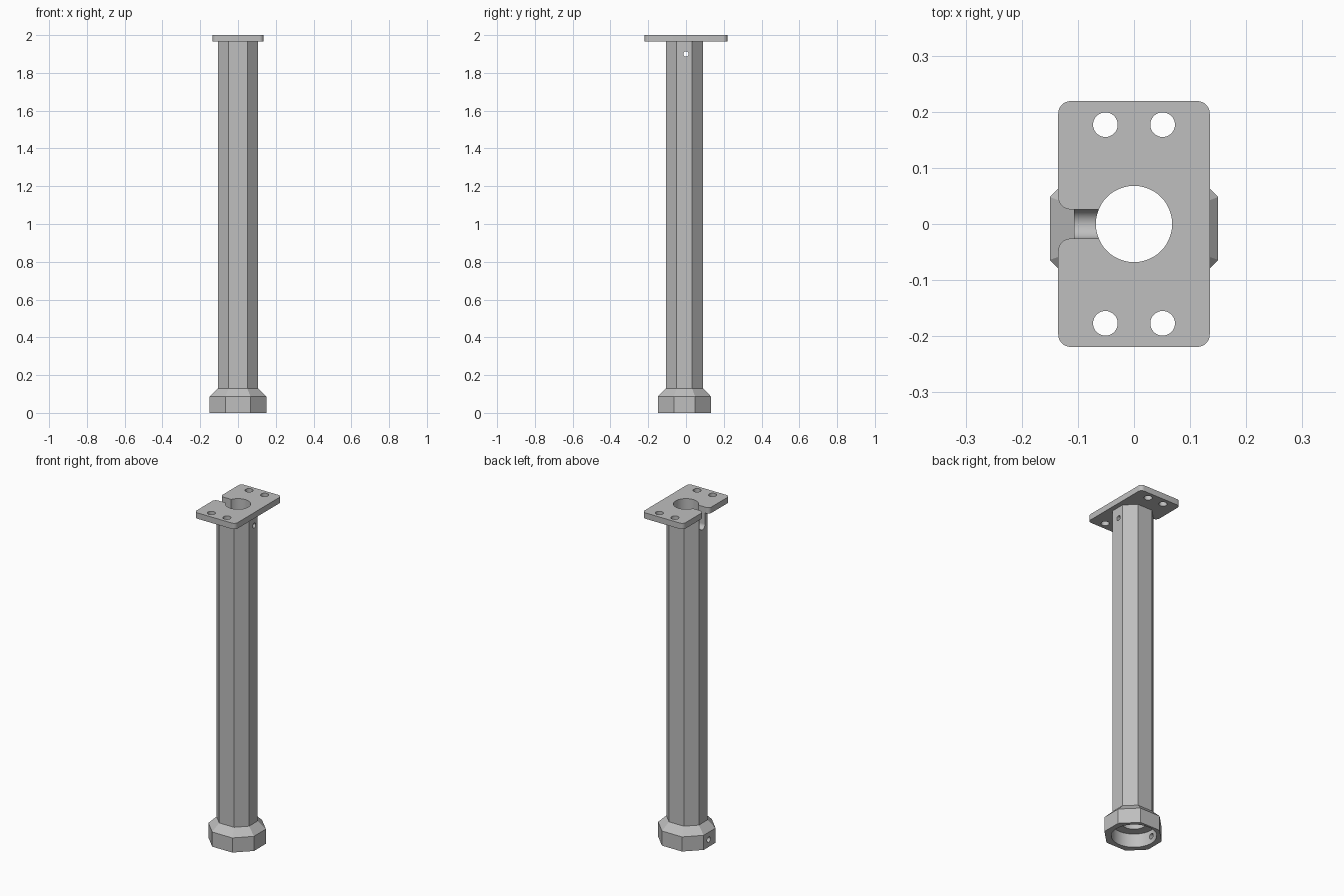
import bpy, bmesh, math
from mathutils import Matrix

cube = bpy.data.objects.get("Cube")
if cube:
    bpy.data.objects.remove(cube, do_unlink=True)

grey = bpy.data.materials.new("plain grey")
grey.use_nodes = True
COLOUR = (0.52, 0.52, 0.52, 1)
grey.diffuse_color = COLOUR
grey.node_tree.nodes["Principled BSDF"].inputs["Base Color"].default_value = COLOUR

BORE = 0.068
SLOT = 0.026


def make_object(name, bm):
    bmesh.ops.recalc_face_normals(bm, faces=bm.faces)
    mesh = bpy.data.meshes.new(name)
    bm.to_mesh(mesh)
    bm.free()
    mesh.materials.append(grey)
    obj = bpy.data.objects.new(name, mesh)
    bpy.context.collection.objects.link(obj)
    return obj


def loft(name, rings, heights):
    """Solid through matching outlines at rising heights."""
    bm = bmesh.new()
    loops = [[bm.verts.new((x, y, z)) for x, y in ring]
             for ring, z in zip(rings, heights)]
    n = len(loops[0])
    for low, high in zip(loops, loops[1:]):
        for i in range(n):
            j = (i + 1) % n
            bm.faces.new((low[i], low[j], high[j], high[i]))
    bm.faces.new(loops[0][::-1])
    bm.faces.new(loops[-1])
    return bm


def octagon(hx, front, back, cut):
    """Rectangle with 45 degree corners."""
    return [(-hx + cut, front), (hx - cut, front), (hx, front + cut), (hx, back - cut),
            (hx - cut, back), (-hx + cut, back), (-hx, back - cut), (-hx, front + cut)]


def rod(radius, start, end, axis="Z", x=0, y=0, z=0, segments=48):
    """Round cutter running from start to end along an axis."""
    bm = bmesh.new()
    bmesh.ops.create_cone(bm, cap_ends=True, segments=segments,
                          radius1=radius, radius2=radius, depth=end - start)
    mid = (start + end) / 2
    if axis == "Z":
        matrix = Matrix.Translation((x, y, mid))
    else:
        matrix = Matrix.Translation((mid, y, z)) @ Matrix.Rotation(math.pi / 2, 4, "Y")
    bm.transform(matrix)
    return make_object("cutter", bm)


def box(lo, hi):
    outline = [(lo[0], lo[1]), (hi[0], lo[1]), (hi[0], hi[1]), (lo[0], hi[1])]
    return make_object("cutter", loft("cutter", [outline] * 2, (lo[2], hi[2])))


def carve(obj, cutters):
    """Cut every cutter out of the object, then smooth the round walls."""
    for cutter in cutters:
        cutter.hide_render = True
        mod = obj.modifiers.new("cut", "BOOLEAN")
        mod.operation = "DIFFERENCE"
        mod.solver = "EXACT"
        mod.object = cutter
    graph = bpy.context.evaluated_depsgraph_get()
    mesh = bpy.data.meshes.new_from_object(obj.evaluated_get(graph))
    obj.modifiers.clear()
    obj.data = mesh
    for cutter in cutters:
        bpy.data.objects.remove(cutter, do_unlink=True)
    bpy.ops.object.select_all(action="DESELECT")
    obj.select_set(True)
    bpy.context.view_layer.objects.active = obj
    bpy.ops.object.shade_smooth_by_angle(angle=math.radians(30))


# Octagonal column with a flared, chamfered foot
foot = octagon(0.15, -0.148, 0.132, 0.084)
shaft = octagon(0.107, -0.107, 0.09, 0.058)
column = make_object("column", loft("column", [foot, foot, shaft, shaft],
                                    (0, 0.087, 0.13, 1.965)))
carve(column, [
    rod(BORE, -0.1, 2.1),                              # through bore
    rod(0.12, -0.1, 0.08),                             # foot socket
    box((-0.2, -SLOT, 1.9), (-0.03, SLOT, 2.1)),       # side slot
    rod(SLOT, -0.2, -0.03, "X", z=1.9),                # rounded slot bottom
    rod(0.014, 0.03, 0.2, "X", z=1.9, segments=24),    # upper pin hole
    rod(0.016, -0.2, -0.06, "X", z=0.043, segments=24),  # foot pin hole
])

# Mounting plate with a side notch and rounded corners
px, py = 0.135, 0.219
outline = [(-px, -py), (px, -py), (px, py), (-px, py),
           (-px, SLOT), (-0.04, SLOT), (-0.04, -SLOT), (-px, -SLOT)]
bm = loft("plate", [outline] * 2, (1.965, 2.0))
corners = [e for e in bm.edges
           if abs(e.verts[0].co.z - e.verts[1].co.z) > 0.01
           and abs(e.verts[0].co.x) > 0.13]
bmesh.ops.bevel(bm, geom=corners, offset=0.022, segments=8, profile=0.5, affect="EDGES")
plate = make_object("mounting_plate", bm)
bolt_holes = [rod(0.022, 1.9, 2.1, x=sx * 0.051, y=sy * 0.177, segments=32)
              for sx in (-1, 1) for sy in (-1, 1)]
carve(plate, [rod(BORE, 1.9, 2.1)] + bolt_holes)
